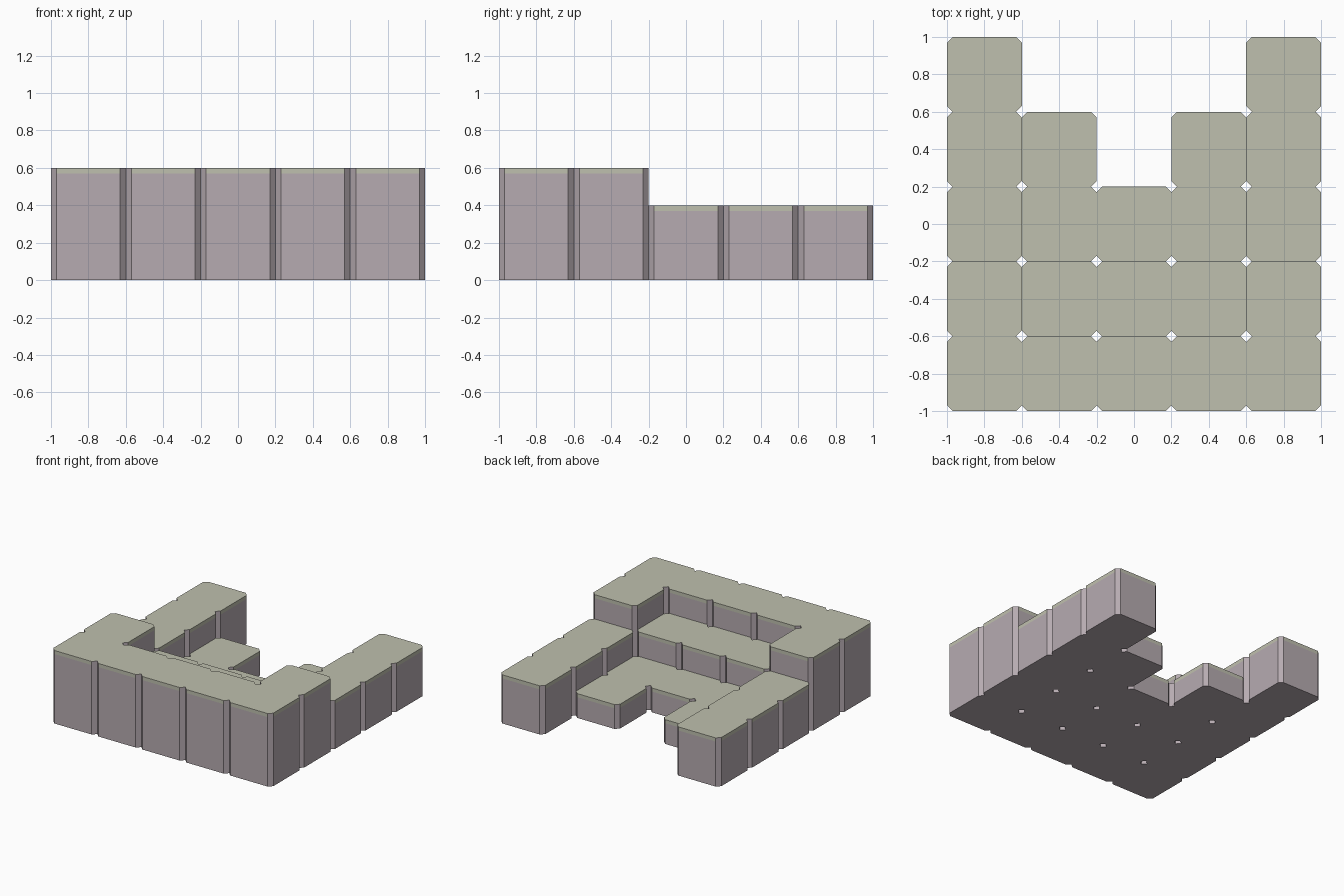
import bpy, bmesh
from mathutils import Vector

cube = bpy.data.objects.get("Cube")
if cube:
    bpy.data.objects.remove(cube, do_unlink=True)

CELL, STEP, CHAMFER, BAND = 0.4, 0.2, 0.03, 0.03
# Height in steps of each square block, front row first
PLAN = ["33333", "32223", "21112", "21012", "20002"]
TIERS = {3: "high_front_terrace", 2: "middle_terrace", 1: "low_terrace"}


def make_material(name, rgb):
    mat = bpy.data.materials.new(name)
    mat.use_nodes = True
    color = (*rgb, 1)
    mat.diffuse_color = color
    bsdf = mat.node_tree.nodes["Principled BSDF"]
    bsdf.inputs["Base Color"].default_value = color
    bsdf.inputs["Roughness"].default_value = 0.9
    return mat


wall_mat = make_material("mauve_grey_wall", (0.47, 0.41, 0.44))
top_mat = make_material("pale_sage_top", (0.52, 0.525, 0.425))


def level(col, row):
    inside = 0 <= row < len(PLAN) and 0 <= col < len(PLAN[0])
    return int(PLAN[row][col]) if inside else 0


def add_block(bm, col, row):
    """One square block with chamfered uprights and a painted rim."""
    own = level(col, row)
    height = own * STEP
    centre = Vector(((col - 2) * CELL, (row - 2) * CELL))

    def face(points, mat):
        bm.faces.new([bm.verts.new(p) for p in points]).material_index = mat

    def panel(a, b, low, high, mat):
        face([(*a, low), (*b, low), (*b, high), (*a, high)], mat)

    half, inner = CELL / 2, CELL / 2 - CHAMFER
    outline = []
    for dx, dy in ((0, -1), (1, 0), (0, 1), (-1, 0)):
        out, along = Vector((dx, dy)), Vector((-dy, dx))
        a = centre + out * half - along * inner
        b = centre + out * half + along * inner
        outline += [a, b]
        # Flat wall, only where it rises above the next block
        beside = level(col + dx, row + dy)
        if beside < own:
            panel(a, b, beside * STEP, height - BAND, 0)
            panel(a, b, height - BAND, height, 1)
    # Chamfered corners run the full height
    for i in range(1, 8, 2):
        panel(outline[i], outline[(i + 1) % 8], 0, height, 0)
    face([(*p, height) for p in outline], 1)
    face([(*p, 0) for p in reversed(outline)], 0)


# One object per terrace
for tier, name in TIERS.items():
    bm = bmesh.new()
    for row in range(len(PLAN)):
        for col in range(len(PLAN[row])):
            if level(col, row) == tier:
                add_block(bm, col, row)
    bmesh.ops.remove_doubles(bm, verts=bm.verts, dist=0.0005)
    # Join the flat tops and undersides of neighbouring blocks
    seams = [e for e in bm.edges if len(e.link_faces) == 2
             and all(abs(f.normal.z) > 0.9 for f in e.link_faces)]
    bm.normal_update()
    bmesh.ops.dissolve_edges(bm, edges=seams, use_verts=False)
    mesh = bpy.data.meshes.new(name)
    bm.to_mesh(mesh)
    bm.free()
    mesh.materials.append(wall_mat)
    mesh.materials.append(top_mat)
    obj = bpy.data.objects.new(name, mesh)
    bpy.context.collection.objects.link(obj)
